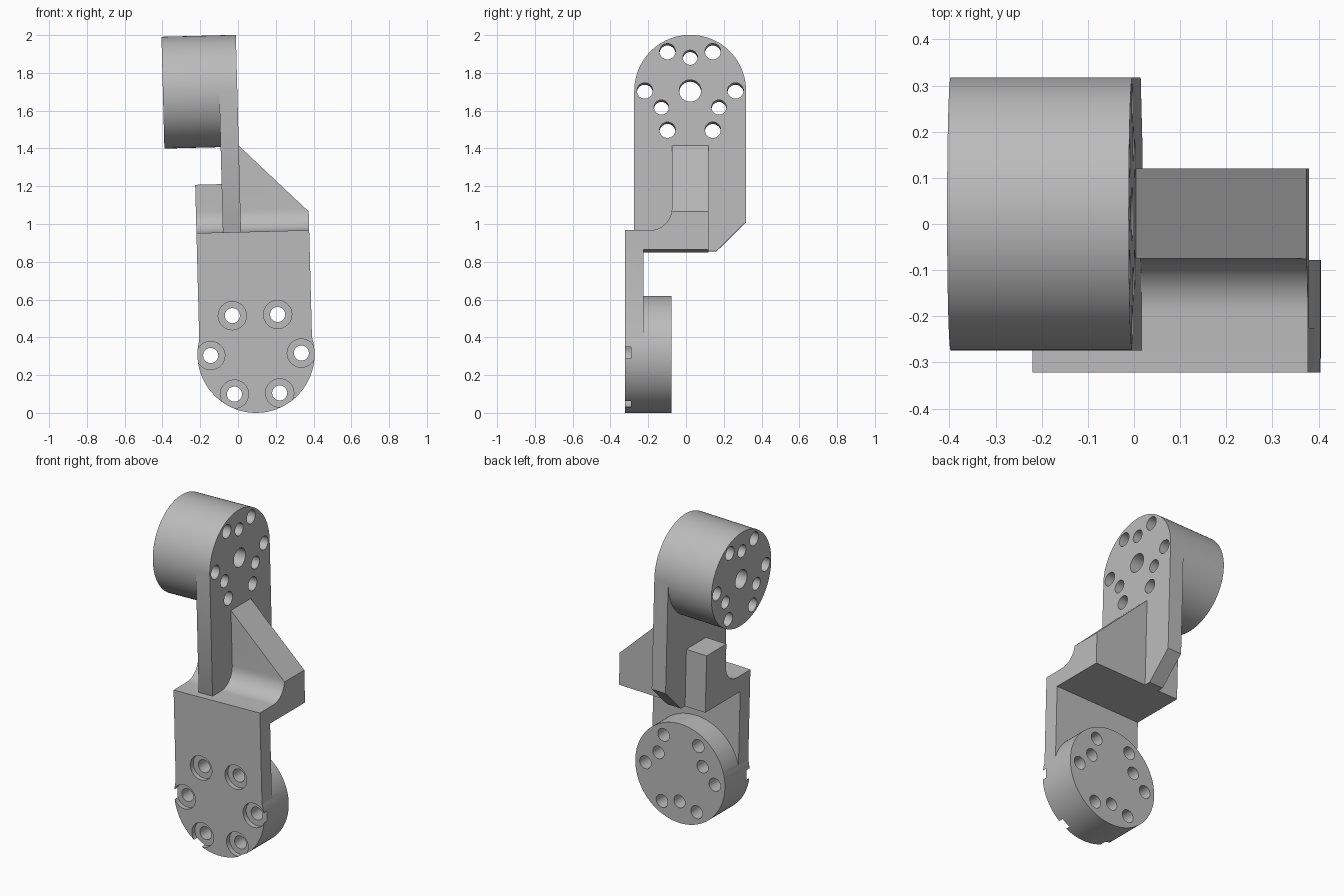
import bpy, bmesh
from math import cos, sin, pi, radians
from mathutils import Matrix

cube = bpy.data.objects.get("Cube")
if cube:
    bpy.data.objects.remove(cube, do_unlink=True)

grey = bpy.data.materials.new("plain_grey")
grey.use_nodes = True
grey.diffuse_color = (0.5, 0.5, 0.5, 1)
grey.node_tree.nodes["Principled BSDF"].inputs["Base Color"].default_value = (0.5, 0.5, 0.5, 1)


def prism(name, outline, axis, lo, hi):
    """Extrude an outline along x (outline is y, z) or along y (outline is x, z)."""
    place = {"x": lambda a, b, d: (d, a, b), "y": lambda a, b, d: (a, d, b)}[axis]
    bm = bmesh.new()
    face = bm.faces.new([bm.verts.new(place(a, b, lo)) for a, b in outline])
    moved = bmesh.ops.extrude_face_region(bm, geom=[face])["geom"]
    verts = [v for v in moved if isinstance(v, bmesh.types.BMVert)]
    bmesh.ops.translate(bm, verts=verts, vec=place(0, 0, hi - lo))
    bmesh.ops.recalc_face_normals(bm, faces=bm.faces)
    mesh = bpy.data.meshes.new(name)
    bm.to_mesh(mesh)
    bm.free()
    mesh.materials.append(grey)
    obj = bpy.data.objects.new(name, mesh)
    bpy.context.scene.collection.objects.link(obj)
    return obj


def polar(center, radius, angle):
    return center[0] + radius * cos(angle), center[1] + radius * sin(angle)


def circle(center, radius, count):
    return [polar(center, radius, 2 * pi * i / count) for i in range(count)]


def combine(body, operation, tools):
    """Apply one boolean per tool, then drop the tools."""
    for tool in tools:
        tool.hide_render = True
        mod = body.modifiers.new(operation, "BOOLEAN")
        mod.operation, mod.solver, mod.object = operation, "EXACT", tool
    graph = bpy.context.evaluated_depsgraph_get()
    mesh = bpy.data.meshes.new_from_object(body.evaluated_get(graph))
    body.modifiers.clear()
    body.data = mesh
    for tool in tools:
        bpy.data.objects.remove(tool, do_unlink=True)


def hole_ring(center, ring, start, count, radius, axis, lo, hi):
    return [prism("hole", circle(polar(center, ring, start + 2 * pi * i / count), radius, 32),
                  axis, lo, hi) for i in range(count)]


# Upper arm: flat plate with a chamfered foot and a thick round hub
hub, hub_r = (0.022, 1.705), 0.296
front, back = hub[0] - hub_r, hub[0] + hub_r
plate = [(front, hub[1]), (front, 0.95), (-0.225, 0.855), (0.16, 0.855), (back, 1.01), (back, hub[1])]
upper_arm = prism("upper_arm", plate, "x", -0.055, 0.041)
combine(upper_arm, "UNION", [prism("hub", circle(hub, hub_r, 96), "x", -0.353, 0.041)])
combine(upper_arm, "DIFFERENCE",
        hole_ring(hub, 0.24, 0, 6, 0.042, "x", -1, 1)
        + hole_ring(hub, 0.176, pi / 2, 3, 0.039, "x", -1, 1)
        + [prism("hole", circle(hub, 0.058, 32), "x", -1, 1)])

# Lower mount: front plate running into a shelf with a concave fillet
left, right = -0.195, 0.402
face, rear, wall, deep = -0.322, -0.225, -0.075, 0.12
disc, disc_r = (0.1035, 0.3075), 0.31
fillet = [polar((wall - 0.115, 1.072), 0.115, -pi / 2 + pi / 2 * i / 16) for i in range(17)]
section = [(face, 0.957)] + fillet + [(0, 1.072), (0, 0.855), (rear, 0.855), (rear, disc[1]), (face, disc[1])]
lower_mount = prism("lower_mount", section, "x", left, right)

# Sloped gusset on one side of the arm, short post on the other
gusset = [(left, 0.855), (right, 0.855), (right, 1.056), (0.041, 1.414),
          (0, 1.414), (0, 1.213), (left, 1.213)]
combine(lower_mount, "UNION", [
    prism("gusset_and_post", gusset, "y", wall, deep),
    prism("disc", circle(disc, disc_r, 96), "y", face, -0.078)])

# Trim the fillet corner standing above the gusset's low end
trim = [(right - 0.016, 1.072), (right + 0.05, 1.072), (right + 0.05, 1.0064)]
combine(lower_mount, "DIFFERENCE", [prism("trim", trim, "y", -0.2, 0.2)])

# Counterbored through holes and blind holes from the back
combine(lower_mount, "DIFFERENCE", hole_ring(disc, 0.24, 0, 6, 0.075, "y", -1, face + 0.03))
combine(lower_mount, "DIFFERENCE",
        hole_ring(disc, 0.24, 0, 6, 0.04, "y", -1, 0)
        + hole_ring(disc, 0.176, -pi / 2, 3, 0.039, "y", -0.23, 0))

# Whole bracket leans slightly to the side
lean = Matrix.Rotation(radians(-1.5), 4, "Y")
bpy.ops.object.select_all(action="DESELECT")
for obj in (upper_arm, lower_mount):
    obj.data.transform(lean)
    obj.select_set(True)
    bpy.context.view_layer.objects.active = obj
bpy.ops.object.shade_smooth_by_angle(angle=radians(30))
